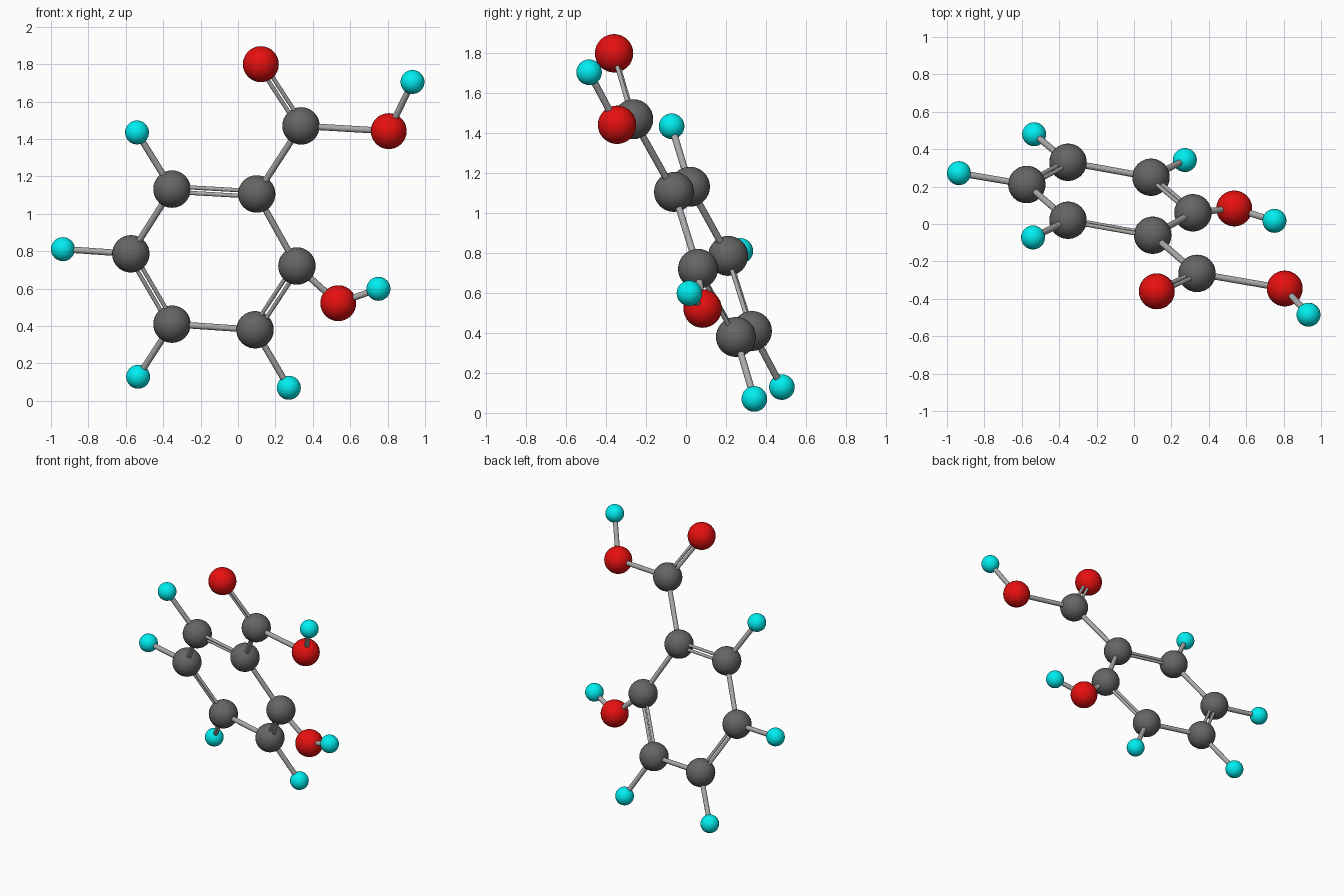
import bpy
from mathutils import Vector

if "Cube" in bpy.data.objects:
    bpy.data.objects.remove(bpy.data.objects["Cube"])


def material(name, rgb):
    m = bpy.data.materials.new(name)
    m.diffuse_color = (*rgb, 1)
    m.use_nodes = True
    m.node_tree.nodes["Principled BSDF"].inputs["Base Color"].default_value = m.diffuse_color
    return m


# Ball radius and colour per element
KINDS = {
    "carbon": (0.1, material("dark_grey", (0.13, 0.13, 0.13))),
    "oxygen": (0.096, material("red", (0.8, 0.005, 0.005))),
    "hydrogen": (0.064, material("cyan", (0.0, 0.85, 0.87))),
}
BOND_MAT = material("light_grey", (0.4, 0.4, 0.4))

# Atom centres: c1-c6 ring, c7 acid carbon
ATOMS = {
    "c1": (0.10, -0.06, 1.106), "c2": (0.315, 0.06, 0.721),
    "c3": (0.091, 0.25, 0.38), "c4": (-0.353, 0.33, 0.41),
    "c5": (-0.573, 0.211, 0.786), "c6": (-0.353, 0.02, 1.132),
    "c7": (0.337, -0.264, 1.47),
    "o1": (0.122, -0.36, 1.80), "o2": (0.806, -0.345, 1.442),
    "o3": (0.536, 0.083, 0.522),
    "h2": (0.933, -0.485, 1.705), "h3": (0.272, 0.342, 0.07),
    "h4": (-0.534, 0.48, 0.129), "h5": (-0.936, 0.272, 0.811),
    "h6": (-0.54, -0.072, 1.435), "h7": (0.751, 0.017, 0.599),
}
ATOMS = {k: Vector(v) for k, v in ATOMS.items()}
SINGLE = ["c1 c2", "c3 c4", "c5 c6", "c1 c7", "c7 o2", "o2 h2", "c2 o3",
          "o3 h7", "c3 h3", "c4 h4", "c5 h5", "c6 h6"]
DOUBLE = ["c6 c1", "c2 c3", "c4 c5", "c7 o1"]


def finish(name, mat):
    o = bpy.context.object
    o.name = name
    o.data.materials.append(mat)
    bpy.ops.object.shade_smooth_by_angle()


def rod(name, a, b, radius):
    d = b - a
    bpy.ops.mesh.primitive_cylinder_add(
        vertices=20, radius=radius, depth=d.length, location=(a + b) / 2,
        rotation=d.to_track_quat('Z', 'Y').to_euler())
    finish(name, BOND_MAT)


# Atom balls
for key, pos in ATOMS.items():
    kind = {"c": "carbon", "o": "oxygen", "h": "hydrogen"}[key[0]]
    r, mat = KINDS[kind]
    bpy.ops.mesh.primitive_uv_sphere_add(segments=32, ring_count=16, radius=r, location=pos)
    finish(f"{kind}_ball_{key[1]}", mat)

# Single bonds
for pair in SINGLE:
    a, b = pair.split()
    rod(f"bond_{a}_{b}", ATOMS[a], ATOMS[b], 0.017)

# Double bonds: paired thin rods lying side by side in the ring plane
normal = (ATOMS["c4"] - ATOMS["c1"]).cross(ATOMS["c2"] - ATOMS["c5"]).normalized()
for pair in DOUBLE:
    a, b = pair.split()
    side = (ATOMS[b] - ATOMS[a]).cross(normal).normalized() * 0.016
    for s in (-1, 1):
        rod(f"double_bond_{a}_{b}", ATOMS[a] + side * s, ATOMS[b] + side * s, 0.011)
